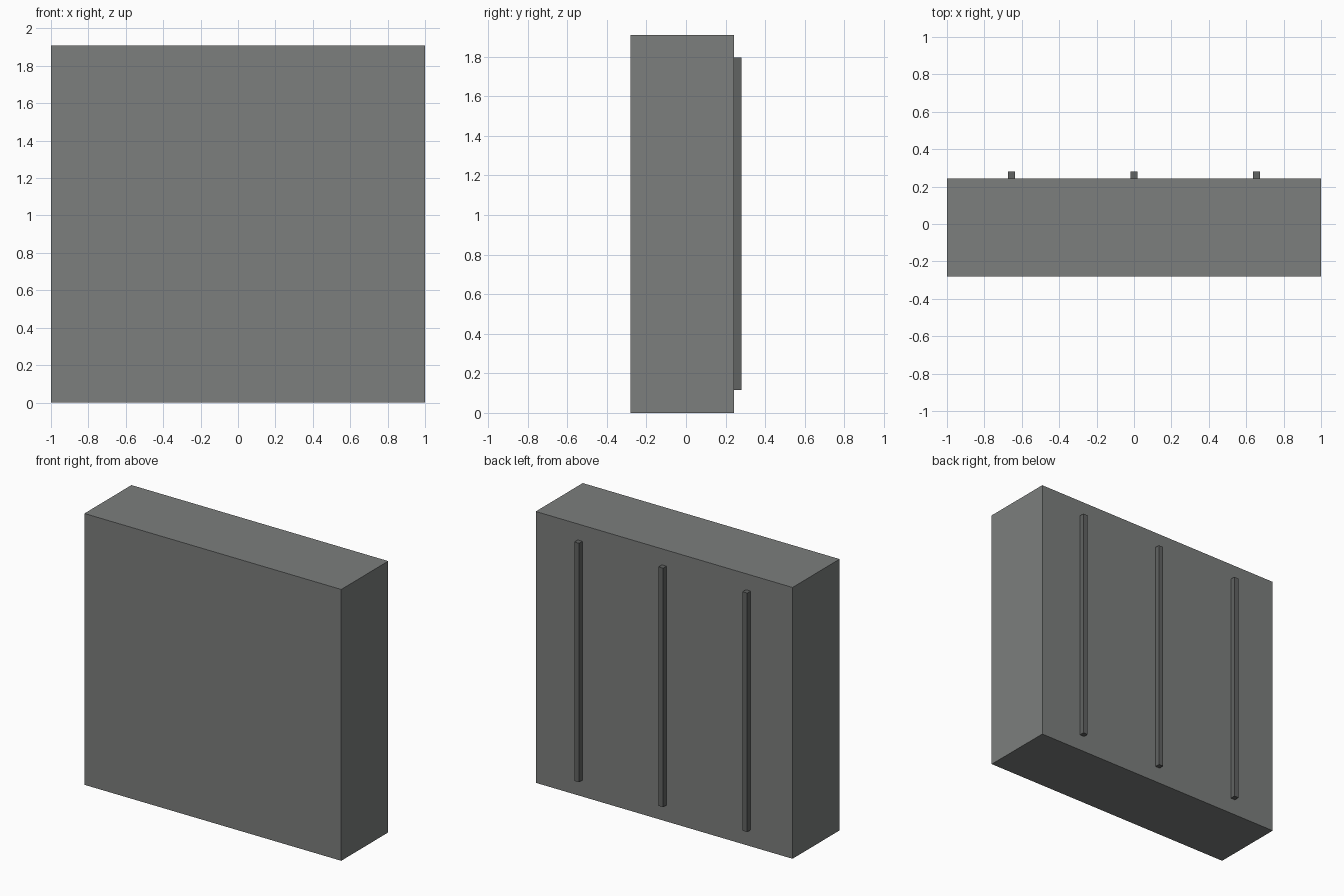
import bpy

if "Cube" in bpy.data.objects:
    bpy.data.objects.remove(bpy.data.objects["Cube"])


def material(name, color):
    mat = bpy.data.materials.new(name)
    mat.diffuse_color = (*color, 1)
    mat.use_nodes = True
    mat.node_tree.nodes["Principled BSDF"].inputs["Base Color"].default_value = mat.diffuse_color
    return mat


def box(name, lo, hi, mat):
    center = [(a + b) / 2 for a, b in zip(lo, hi)]
    size = [b - a for a, b in zip(lo, hi)]
    bpy.ops.mesh.primitive_cube_add(size=1, location=center)
    obj = bpy.context.object
    obj.name = name
    obj.scale = size
    bpy.ops.object.transform_apply(location=False, rotation=False, scale=True)
    obj.data.materials.append(mat)
    return obj


panel_grey = material("panel_grey", (0.2, 0.21, 0.205))
rib_grey = material("rib_grey", (0.12, 0.125, 0.122))

# Main slab
box("slab", (-1, -0.28, 0), (1, 0.243, 1.91), panel_grey)

# Three vertical ribs on the back face
for i, x in enumerate((-0.655, 0, 0.655)):
    box(f"back_rib_{i + 1}", (x - 0.018, 0.243, 0.115),
        (x + 0.018, 0.28, 1.797), rib_grey)
